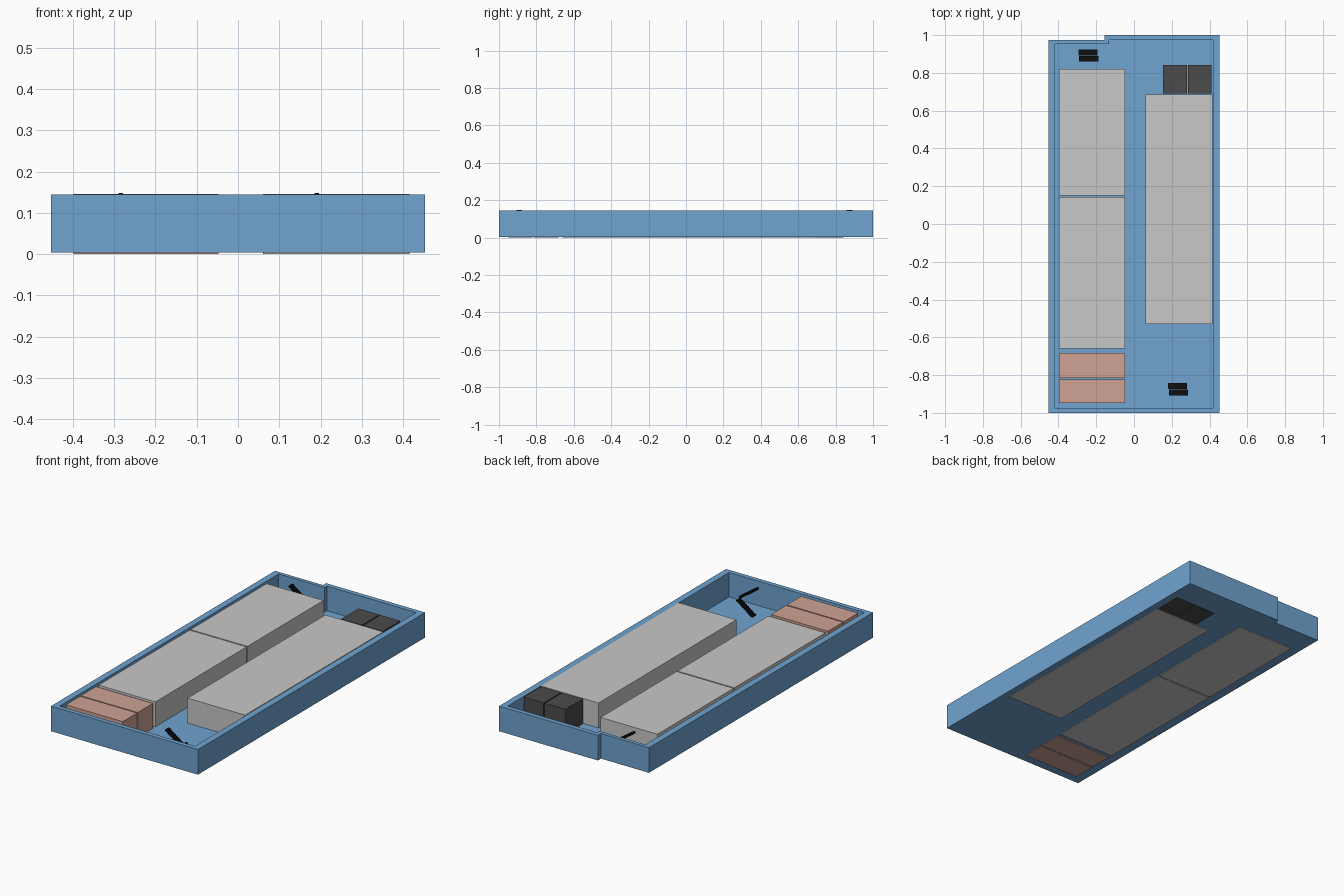
import bpy
import bmesh

cube = bpy.data.objects.get("Cube")
if cube:
    bpy.data.objects.remove(cube, do_unlink=True)


def material(name, rgb):
    mat = bpy.data.materials.new(name)
    mat.use_nodes = True
    mat.diffuse_color = (*rgb, 1)
    mat.node_tree.nodes["Principled BSDF"].inputs["Base Color"].default_value = (*rgb, 1)
    return mat


blue = material("steel blue", (0.16, 0.37, 0.63))
grey = material("light grey", (0.58, 0.58, 0.58))
pink = material("dusty pink", (0.62, 0.36, 0.30))
charcoal = material("charcoal", (0.07, 0.07, 0.07))
black = material("black", (0.005, 0.005, 0.005))


def finish(name, bm, mat):
    mesh = bpy.data.meshes.new(name)
    bmesh.ops.recalc_face_normals(bm, faces=bm.faces)
    bm.to_mesh(mesh)
    bm.free()
    mesh.materials.append(mat)
    obj = bpy.data.objects.new(name, mesh)
    bpy.context.collection.objects.link(obj)
    return obj


def add_box(bm, x0, x1, y0, y1, z0, z1):
    verts = bmesh.ops.create_cube(bm, size=1)["verts"]
    for v in verts:
        v.co.x = x1 if v.co.x > 0 else x0
        v.co.y = y1 if v.co.y > 0 else y0
        v.co.z = z1 if v.co.z > 0 else z0


def box(name, x0, x1, y0, y1, mat):
    bm = bmesh.new()
    add_box(bm, x0, x1, y0, y1, 0, TOP)
    return finish(name, bm, mat)


BASE, FLOOR, RIM, TOP = 0.004, 0.007, 0.144, 0.146


# Open shell: outer wall with a stepped back corner, inner wall and thin floor
def outline(side, front, back, step_x, step_y):
    return [(-side, front), (side, front), (side, back),
            (step_x, back), (step_x, step_y), (-side, step_y)]


outer = outline(0.453, -1, 1, -0.157, 0.973)
inner = outline(0.417, -0.975, 0.974, -0.133, 0.953)
bm = bmesh.new()
loops = [[bm.verts.new((x, y, z)) for x, y in points]
         for points, z in ((outer, BASE), (outer, RIM), (inner, RIM), (inner, FLOOR))]
bm.faces.new(loops[0][::-1])
for low, high in zip(loops, loops[1:]):
    for i in range(len(low)):
        j = (i + 1) % len(low)
        bm.faces.new((low[i], low[j], high[j], high[i]))
bm.faces.new(loops[-1])
finish("outer_shell", bm, blue)

# Right-hand row of rooms
for name, y0, y1, mat in (("rear_right_room", 0.15, 0.82, grey),
                          ("middle_right_room", -0.66, 0.143, grey),
                          ("front_right_room_a", -0.815, -0.682, pink),
                          ("front_right_room_b", -0.948, -0.822, pink)):
    box(name, -0.398, -0.047, y0, y1, mat)

# Left-hand room and the two small service rooms behind it
box("left_room", 0.06, 0.415, -0.53, 0.685, grey)
box("service_room_a", 0.153, 0.281, 0.69, 0.843, charcoal)
box("service_room_b", 0.287, 0.41, 0.69, 0.843, charcoal)


# Switchback stairs made of separate treads
def stairs(name, x, y):
    steps, run, width, thick = 9, 0.0112, 0.031, 0.01
    rise = (0.148 - FLOOR) / (2 * steps)
    bm = bmesh.new()
    for i in range(2 * steps):
        upper = i >= steps
        n = 2 * steps - 1 - i if upper else i
        x0 = x + n * run + (0.005 if upper else 0)
        y0 = y if upper else y + width + 0.002
        z1 = FLOOR + (i + 1) * rise
        add_box(bm, x0, x0 + run, y0, y0 + width, max(FLOOR, z1 - thick), z1)
    finish(name, bm, black)


stairs("front_stairs", 0.18, -0.907)
stairs("rear_stairs", -0.295, 0.859)
